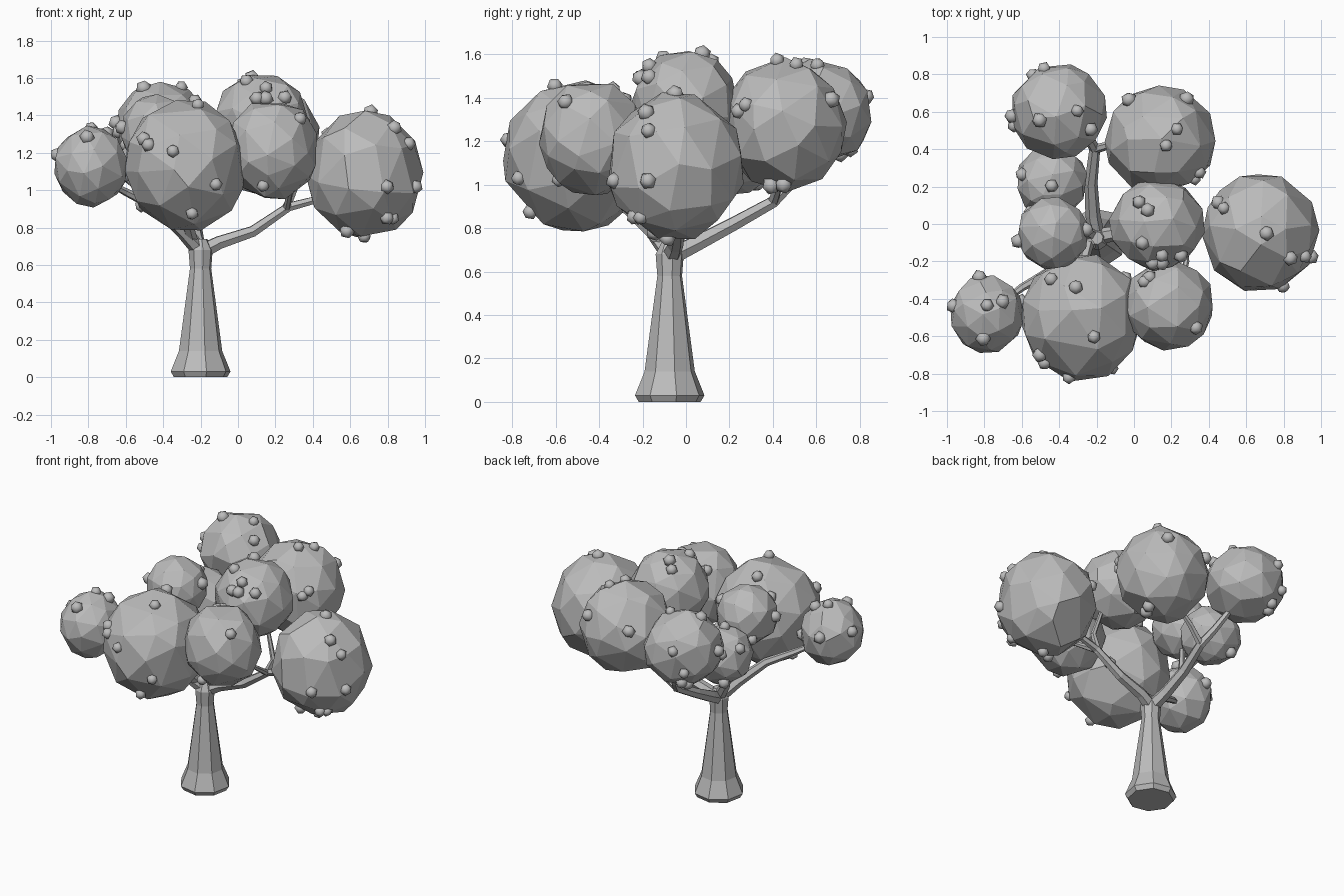
import bpy
import bmesh
import random
from math import cos, sin, pi
from mathutils import Vector, Matrix, Euler

if "Cube" in bpy.data.objects:
    bpy.data.objects.remove(bpy.data.objects["Cube"])
random.seed(4)

grey = bpy.data.materials.new("plain_grey")
grey.use_nodes = True
GREY = (0.5, 0.5, 0.5, 1)
grey.diffuse_color = GREY
grey.node_tree.nodes["Principled BSDF"].inputs["Base Color"].default_value = GREY


def finish(bm, name, smooth=False):
    mesh = bpy.data.meshes.new(name)
    bmesh.ops.recalc_face_normals(bm, faces=bm.faces)
    for face in bm.faces:
        face.smooth = smooth
    bm.to_mesh(mesh)
    bm.free()
    mesh.materials.append(grey)
    obj = bpy.data.objects.new(name, mesh)
    bpy.context.collection.objects.link(obj)
    return obj


def random_turn():
    angles = [random.uniform(-pi, pi) for axis in "xyz"]
    return Euler(angles).to_matrix().to_4x4()


def foliage(name, center, size, buds):
    """Irregular faceted leaf ball with buds along the given directions."""
    center, size = Vector(center), Vector(size)
    scale = Matrix.Diagonal(size).to_4x4()
    bm = bmesh.new()
    bmesh.ops.create_icosphere(bm, subdivisions=2, radius=1, matrix=random_turn())
    for v in bm.verts:
        shift = [random.uniform(-0.13, 0.13) for axis in "xyz"]
        v.co = (v.co + Vector(shift)).normalized() * random.uniform(1.02, 1.055)
    hull = bmesh.ops.convex_hull(bm, input=bm.verts)
    bmesh.ops.delete(bm, geom=hull["geom_interior"], context="VERTS")
    bmesh.ops.dissolve_limit(bm, angle_limit=0.17, verts=bm.verts, edges=bm.edges)
    bmesh.ops.transform(bm, matrix=Matrix.Translation(center) @ scale, verts=bm.verts)
    finish(bm, name)

    bm = bmesh.new()
    for bud in buds:
        direction = Vector(bud).normalized()
        spot = center + direction * size
        bmesh.ops.create_icosphere(
            bm, subdivisions=1, radius=random.uniform(0.036, 0.044),
            matrix=Matrix.Translation(spot) @ random_turn())
    finish(bm, name + "_buds", smooth=True)


def branch(name, points, thick, thin):
    """Tapering six-sided limb that follows a polyline."""
    curve = bpy.data.curves.new(name, "CURVE")
    curve.dimensions = "3D"
    curve.bevel_depth = 1
    curve.bevel_resolution = 1
    curve.use_fill_caps = True
    spline = curve.splines.new("POLY")
    spline.use_smooth = False
    spline.points.add(len(points) - 1)
    for i, point in enumerate(points):
        spline.points[i].co = (*point, 1)
        spline.points[i].radius = thick + (thin - thick) * i / (len(points) - 1)
    curve.materials.append(grey)
    obj = bpy.data.objects.new(name, curve)
    bpy.context.collection.objects.link(obj)
    bpy.ops.object.select_all(action="DESELECT")
    obj.select_set(True)
    bpy.context.view_layer.objects.active = obj
    bpy.ops.object.convert(target="MESH")


# Trunk: octagonal rings from the flared foot up to the fork
bm = bmesh.new()
SIDES = 8
rings = []
for z, radius in [(0, .145), (.03, .163), (.14, .118), (.58, .058), (.68, .066), (.74, .035)]:
    ring = []
    for i in range(SIDES):
        angle = 2 * pi * (i + 0.25) / SIDES
        ring.append(bm.verts.new((radius * cos(angle) - .2, radius * sin(angle) - .075, z)))
    rings.append(ring)
for low, high in zip(rings, rings[1:]):
    for i in range(SIDES):
        j = (i + 1) % SIDES
        bm.faces.new((low[i], low[j], high[j], high[i]))
bm.faces.new(rings[0])
bm.faces.new(rings[-1])
finish(bm, "trunk")

# Limbs and twigs
fork = (-.2, -.07, .67)
branch("left_limb", [fork, (-.1, -.05, .72), (.08, -.04, .78), (.27, -.05, .91),
                     (.46, -.04, .96)], .045, .02)
branch("center_twig", [(.25, -.05, .89), (.3, -.04, 1), (.24, -.02, 1.2)], .025, .012)
branch("front_left_twig", [(.26, -.05, .9), (.28, -.2, 1), (.25, -.35, 1.1)], .02, .012)
branch("back_limb", [fork, (-.22, .05, .73), (-.23, .22, .82), (-.21, .4, .92),
                     (-.25, .48, 1), (-.33, .55, 1.15)], .045, .02)
branch("back_twig", [(-.21, .4, .92), (-.1, .43, 1.01), (.05, .45, 1.12)], .025, .014)
branch("right_limb", [fork, (-.3, -.15, .78), (-.44, -.25, .91), (-.6, -.34, .99),
                      (-.73, -.44, 1.06)], .042, .014)
branch("front_twig", [(-.25, -.11, .74), (-.28, -.24, .86), (-.28, -.4, 1)], .035, .02)
branch("side_limb", [fork, (-.29, -.02, .8), (-.36, .04, .95), (-.42, -.03, 1.2)], .04, .016)
branch("side_twig", [(-.34, .02, .9), (-.4, .13, 1), (-.44, .22, 1.1)], .025, .014)

# Foliage clumps with their buds
foliage("foliage_back_right", (-.405, .605, 1.335), (.25, .25, .235),
        [(-3, 9, 3), (-4, -2, 9), (4, 0, 9), (-9, -1, 1), (-9, -3, -1),
         (-4, 4, -8), (-5, 7, -3), (-3, 5, -6), (7, -4, 6)])
foliage("foliage_back_left", (.14, .45, 1.275), (.29, .28, .3),
        [(-6, 8, 3), (5, 8, 4), (3, 2, 9), (1, -1, 9), (7, -6, 3), (6, -7, 2),
         (3, -2, -9), (4, 0, -9)])
foliage("foliage_center", (.125, 0, 1.37), (.25, .24, .25),
        [(-4, 5, 8), (-2, 3, 9), (-3, -4, 8), (5, -7, 5), (-1, -9, 5), (1, -9, 5),
         (1, -7, 7)])
foliage("foliage_left", (.675, -.05, 1.085), (.305, .315, .335),
        [(-7, 5, 4), (-6, 4, 6), (1, 0, 9), (5, -4, 7), (8, -4, 5), (9, -4, -2),
         (4, -9, -2), (4, -6, -7), (5, -5, -7), (-3, -3, -9), (0, -1, -9)])
foliage("foliage_front_left", (.185, -.435, 1.22), (.24, .235, .265),
        [(-5, 5, 6), (-4, 6, 6), (6, -5, 6), (-2, -6, -7)])
foliage("foliage_front", (-.28, -.5, 1.135), (.32, .335, .345),
        [(-7, -6, 4), (-6, -7, 3), (-2, -9, 2), (5, -8, -3), (1, -6, -7),
         (-1, 5, 9), (2, -3, 9), (-5, 6, 6), (-7, 2, -6), (7, 6, -3)])
foliage("foliage_right", (-.785, -.48, 1.125), (.195, .205, .21),
        [(-2, 9, 2), (0, 2, 9), (4, 3, 8), (-1, -6, 7), (-9, 2, 3), (9, 3, -2)])
foliage("foliage_inner_front", (-.435, -.05, 1.315), (.19, .19, .195),
        [(-9, -2, 1), (9, 1, 3), (-6, 6, -5)])
foliage("foliage_inner_back", (-.44, .225, 1.145), (.19, .19, .185),
        [(0, -1, 9), (-8, 2, 5), (-4, 5, -7)])
